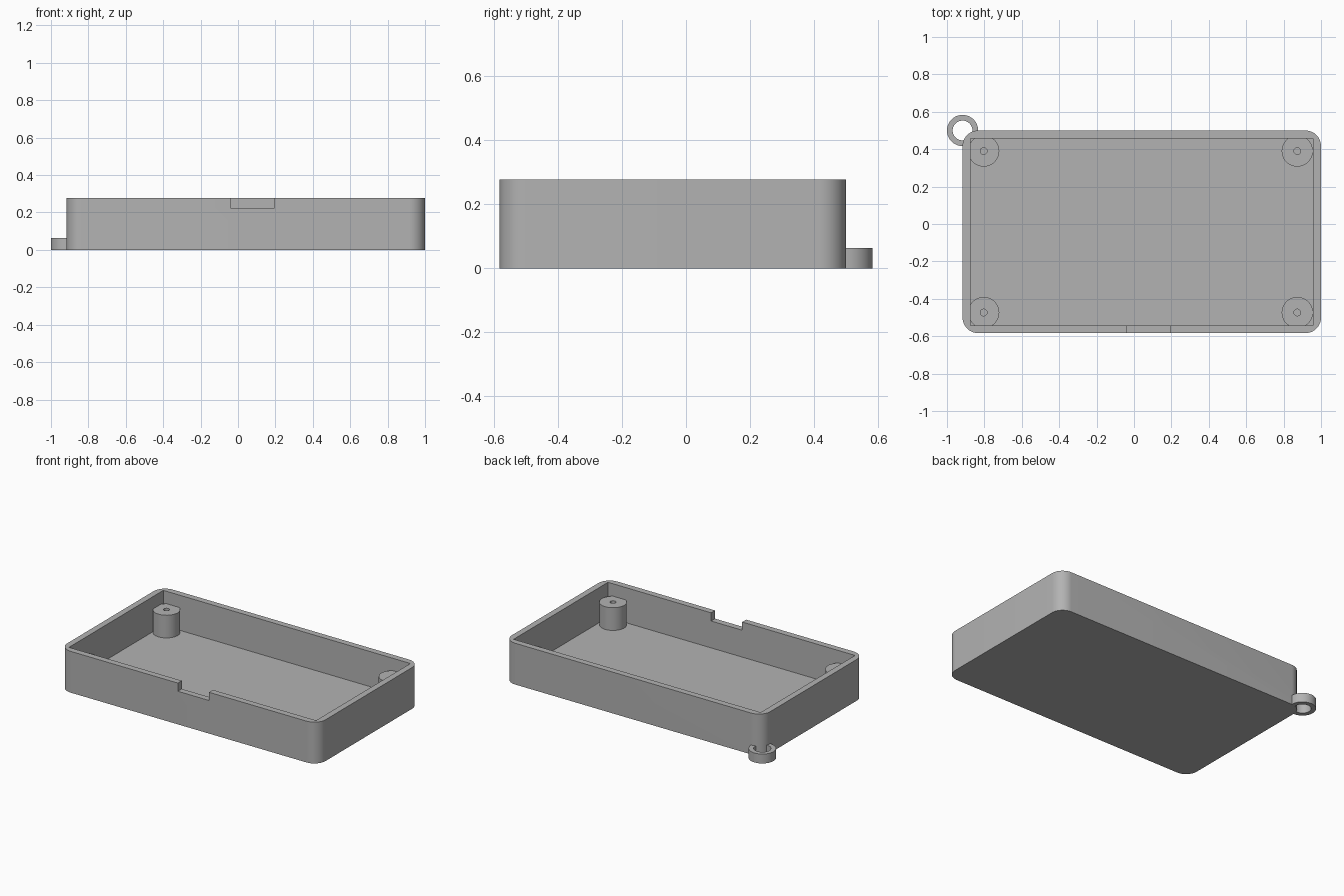
import bpy
import math

if "Cube" in bpy.data.objects:
    bpy.data.objects.remove(bpy.data.objects["Cube"], do_unlink=True)

U = 1 / 24                       # wall thickness, the design module
X0, X1, Y0, Y1 = -22 * U, 1.0, -14 * U, 12 * U
HEIGHT, FLOOR, POST_TOP = 0.277, U, 0.194

grey = bpy.data.materials.new("plain grey")
grey.use_nodes = True
colour = (0.45, 0.45, 0.45, 1)
grey.diffuse_color = colour
grey.node_tree.nodes["Principled BSDF"].inputs["Base Color"].default_value = colour


def prism(name, outline, z0, z1):
    """Closed prism over a counter-clockwise outline."""
    n = len(outline)
    verts = [(x, y, z) for z in (z0, z1) for x, y in outline]
    faces = [tuple(reversed(range(n))), tuple(range(n, 2 * n))]
    faces += [(i, (i + 1) % n, n + (i + 1) % n, n + i) for i in range(n)]
    mesh = bpy.data.meshes.new(name)
    mesh.from_pydata(verts, [], faces)
    mesh.materials.append(grey)
    obj = bpy.data.objects.new(name, mesh)
    bpy.context.collection.objects.link(obj)
    return obj


def arc(cx, cy, r, start, sweep, steps):
    return [(cx + r * math.cos(start + sweep * i / steps),
             cy + r * math.sin(start + sweep * i / steps)) for i in range(steps + 1)]


def circle(cx, cy, r, steps=48):
    return arc(cx, cy, r, 0, math.tau, steps)[:-1]


def rectangle(x0, x1, y0, y1):
    return [(x0, y0), (x1, y0), (x1, y1), (x0, y1)]


def rounded(x0, x1, y0, y1, r):
    centres = [(x1 - r, y1 - r), (x0 + r, y1 - r), (x0 + r, y0 + r), (x1 - r, y0 + r)]
    quarter = math.pi / 2
    return [p for i, (cx, cy) in enumerate(centres)
            for p in arc(cx, cy, r, i * quarter, quarter, 12)]


def combine(obj, tool, operation):
    """Apply a boolean and discard the tool."""
    mod = obj.modifiers.new(operation.lower(), "BOOLEAN")
    mod.operation, mod.solver, mod.object = operation, "EXACT", tool
    bpy.context.view_layer.objects.active = obj
    bpy.ops.object.modifier_apply(modifier=mod.name)
    bpy.data.objects.remove(tool, do_unlink=True)


def smooth(obj):
    bpy.ops.object.select_all(action="DESELECT")
    obj.select_set(True)
    bpy.context.view_layer.objects.active = obj
    bpy.ops.object.shade_smooth_by_angle(angle=math.radians(30))


# Tray with a keyring loop fused to its back right corner
tray = prism("tray", rounded(X0, X1, Y0, Y1, 2 * U), 0, HEIGHT)
loop = prism("loop", circle(X0, Y1, 2 * U), 0, 0.063)
combine(loop, prism("loop_hole", circle(X0, Y1, 0.053), -1, 1), "DIFFERENCE")
combine(tray, loop, "UNION")

# Cavity, and the notch in the front rim
cavity = rectangle(X0 + U, X1 - U, Y0 + U, Y1 - U)
combine(tray, prism("cavity", cavity, FLOOR, 1), "DIFFERENCE")
notch = rectangle(-0.038, 0.193, Y0 - U, Y0 + 2 * U)
combine(tray, prism("notch", notch, 0.222, 1), "DIFFERENCE")
smooth(tray)

# Screw posts in the four corners
INSET = 0.113
for side, x in (("right", X0 + INSET), ("left", X1 - 0.127)):
    for end, y in (("front", Y0 + 0.11), ("back", Y1 - 0.11)):
        post = prism(f"{end}_{side}_post", circle(x, y, 2 * U), FLOOR - 0.01, POST_TOP)
        combine(post, prism("screw_hole", circle(x, y, 0.018, 24), FLOOR, 1), "DIFFERENCE")
        smooth(post)
